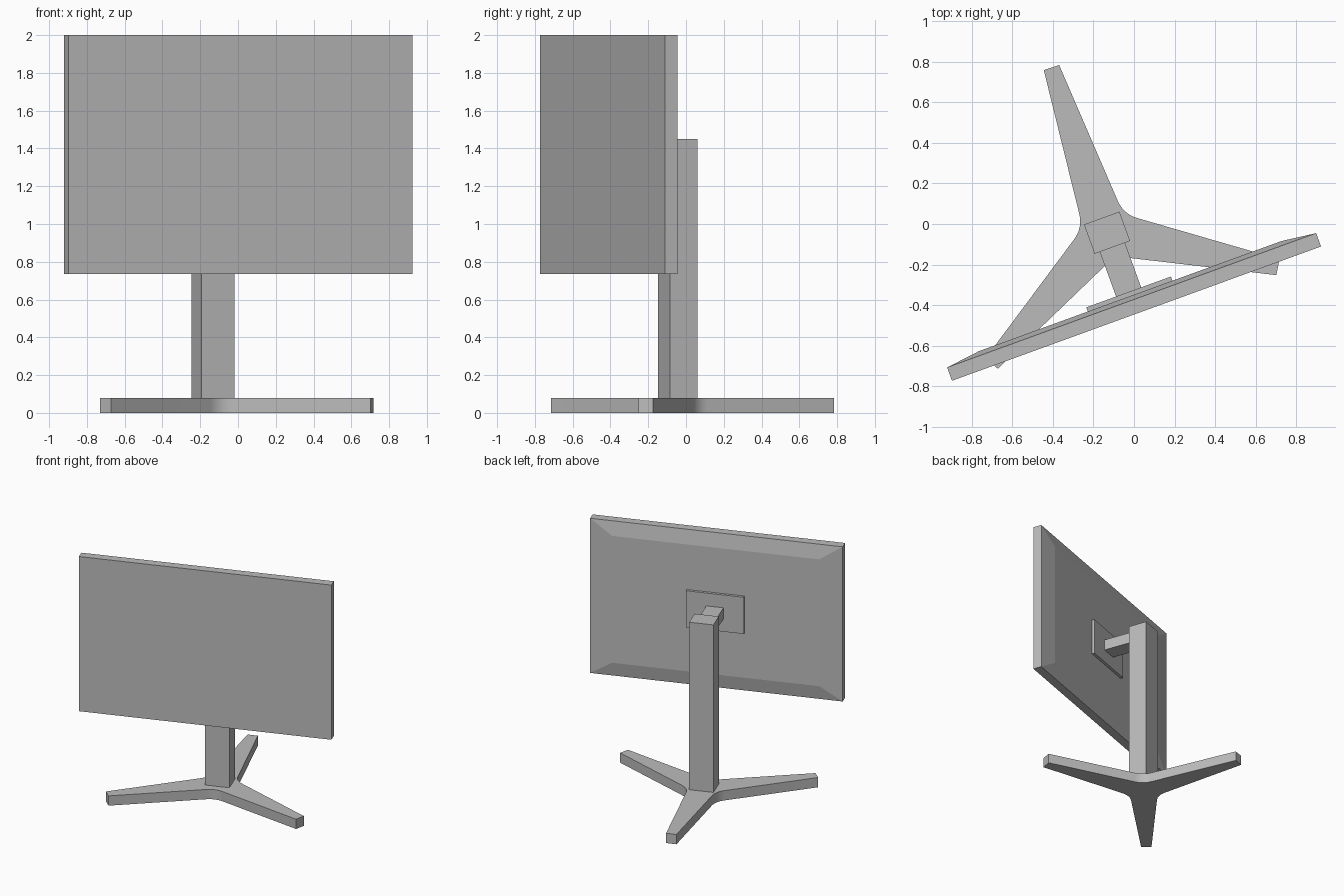
import bpy, bmesh, math
from mathutils import Matrix, Vector

old = bpy.data.objects.get("Cube")
if old:
    bpy.data.objects.remove(old)

# Single plain grey
grey = bpy.data.materials.new("plain_grey")
grey.use_nodes = True
GREY = (0.5, 0.5, 0.5, 1)
grey.diffuse_color = GREY
grey.node_tree.nodes["Principled BSDF"].inputs["Base Color"].default_value = GREY

# The display is swivelled about the post axis
AXIS = Vector((-0.133, -0.043, 0))
SWIVEL = Matrix.Translation(AXIS) @ Matrix.Rotation(math.radians(20), 4, "Z")


def finish(name, bm, matrix):
    bmesh.ops.recalc_face_normals(bm, faces=bm.faces)
    mesh = bpy.data.meshes.new(name)
    bm.to_mesh(mesh)
    bm.free()
    mesh.materials.append(grey)
    obj = bpy.data.objects.new(name, mesh)
    obj.matrix_world = matrix
    bpy.context.collection.objects.link(obj)
    return obj


def box_mesh(width, y0, y1, z0, z1):
    bm = bmesh.new()
    bmesh.ops.create_cube(bm, size=1)
    bmesh.ops.scale(bm, verts=bm.verts, vec=(width, y1 - y0, z1 - z0))
    bmesh.ops.translate(bm, verts=bm.verts, vec=(0, (y0 + y1) / 2, (z0 + z1) / 2))
    return bm


# Display panel with a shallow raised back
MID = 1.367
bm = box_mesh(1.938, -0.425, -0.355, 0.735, 2.0)
back = max(bm.faces, key=lambda f: f.calc_center_median().y)
raised = bmesh.ops.extrude_discrete_faces(bm, faces=[back])["faces"][0]
bmesh.ops.scale(bm, verts=raised.verts, vec=(0.82, 1, 0.82),
                space=Matrix.Translation((0, 0, -MID)))
bmesh.ops.translate(bm, verts=raised.verts, vec=(0, 0.022, 0))
finish("display_panel", bm, SWIVEL)

# Mount plate, arm and post
finish("mount_plate", box_mesh(0.444, -0.335, -0.311, MID - 0.15, MID + 0.15), SWIVEL)
finish("mount_arm", box_mesh(0.132, -0.312, -0.07, MID - 0.045, MID + 0.045), SWIVEL)
finish("post", box_mesh(0.186, -0.077, 0.077, 0.08, 1.45), SWIVEL)

# Three-legged base: tapered legs joined by rounded inner corners
LENGTH, TIP, ROOT_X, ROOT_Y, CORNER = 0.86, 0.04, 0.135, 0.1, 0.122
STEPS = 12
outline = []
for leg in range(3):
    turn = Matrix.Rotation(math.radians(108.6 + 120 * leg), 3, "Z")
    third = Matrix.Rotation(math.radians(120), 3, "Z")
    sixth = Matrix.Rotation(math.radians(60), 3, "Z")
    start = Vector((ROOT_X, ROOT_Y, 0))
    end = third @ Vector((ROOT_X, -ROOT_Y, 0))
    corner = sixth @ Vector((CORNER, 0, 0))
    points = [Vector((LENGTH, -TIP, 0)), Vector((LENGTH, TIP, 0))]
    for i in range(STEPS + 1):
        t = i / STEPS
        points.append(start * (1 - t) ** 2 + corner * 2 * t * (1 - t) + end * t * t)
    outline += [turn @ p for p in points]

bm = bmesh.new()
bottom = bm.faces.new([bm.verts.new(p) for p in outline])
top = bmesh.ops.extrude_face_region(bm, geom=[bottom])["geom"]
bmesh.ops.translate(bm, vec=(0, 0, 0.08),
                    verts=[v for v in top if isinstance(v, bmesh.types.BMVert)])
base = finish("tripod_base", bm, Matrix.Translation(AXIS))

bpy.ops.object.select_all(action="DESELECT")
base.select_set(True)
bpy.context.view_layer.objects.active = base
bpy.ops.object.shade_smooth_by_angle(angle=math.radians(30))
